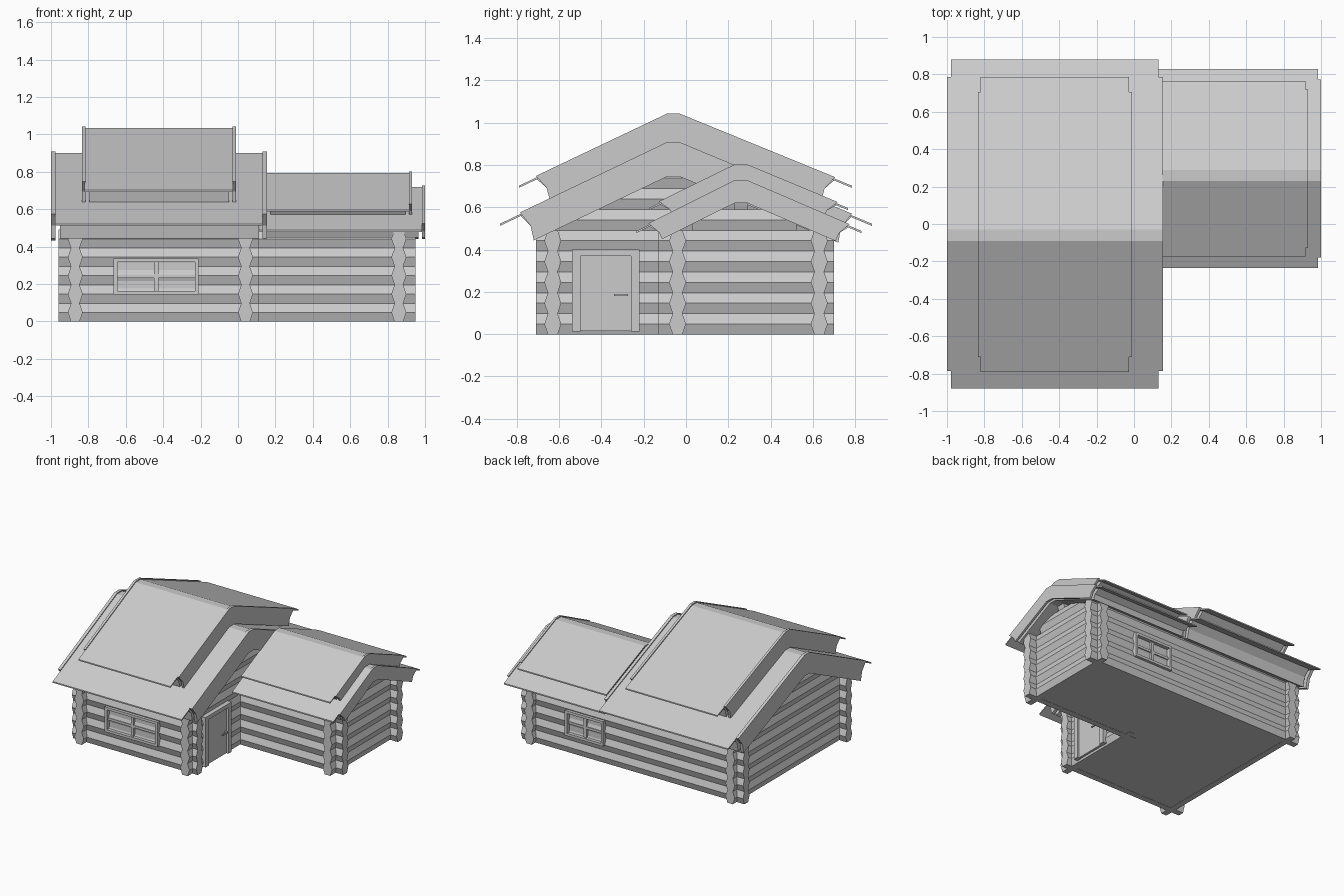
import bpy, bmesh

if "Cube" in bpy.data.objects:
    bpy.data.objects.remove(bpy.data.objects["Cube"], do_unlink=True)

grey = bpy.data.materials.new("light_grey")
grey.use_nodes = True
COLOR = (0.6, 0.6, 0.6, 1)
grey.diffuse_color = COLOR
grey.node_tree.nodes["Principled BSDF"].inputs["Base Color"].default_value = COLOR


def prism(bm, pts, axis, a, b):
    """Extrude a (horizontal, z) outline along x or y from a to b."""
    def place(p, t):
        return (t, p[0], p[1]) if axis == "x" else (p[0], t, p[1])
    lo = [bm.verts.new(place(p, a)) for p in pts]
    hi = [bm.verts.new(place(p, b)) for p in pts]
    bm.faces.new(lo)
    bm.faces.new(hi[::-1])
    for i in range(len(pts)):
        j = (i + 1) % len(pts)
        bm.faces.new((lo[i], hi[i], hi[j], lo[j]))


def box(bm, x, y, z):
    prism(bm, [(y[0], z[0]), (y[1], z[0]), (y[1], z[1]), (y[0], z[1])], "x", *x)


def finish(bm, name):
    bmesh.ops.recalc_face_normals(bm, faces=bm.faces)
    mesh = bpy.data.meshes.new(name)
    bm.to_mesh(mesh)
    bm.free()
    mesh.materials.append(grey)
    obj = bpy.data.objects.new(name, mesh)
    bpy.context.collection.objects.link(obj)
    return obj


# Log walls: stacked six-sided logs
PITCH, FIRST, ROWS = 0.0985, 0.058, 5


def log(bm, axis, pos, z, a, b):
    w, f, h = 0.04, 0.023, PITCH / 2
    prism(bm, [(pos - w, z), (pos - f, z - h), (pos + f, z - h),
               (pos + w, z), (pos + f, z + h), (pos - f, z + h)], axis, a, b)


def slope(roof, y):
    """Height of the roof line at y."""
    ridge, top, yl, yr, eave = roof
    end = yl if y < ridge else yr
    run = abs(end - ridge) - 0.03
    return top - max(0, abs(y - ridge) - 0.03) * (top - eave) / run


def wall(name, axis, pos, a, b, roof=None, extra=0):
    bm = bmesh.new()
    for i in range(ROWS):
        log(bm, axis, pos, FIRST - 0.01 + i * PITCH, a, b)
    # Gable logs shorten as they climb under the roof
    for i in range(ROWS, ROWS + extra):
        z = FIRST - 0.01 + i * PITCH
        ys = [a + k * (b - a) / 200 for k in range(201)]
        fit = [y for y in ys if slope(roof, y) - 0.03 > z + PITCH / 2]
        if fit:
            log(bm, axis, pos, z, fit[0], fit[-1])
    finish(bm, name)


# Roofs as (ridge y, ridge z, front eave y, back eave y, eave z)
MAIN_LOW = (-0.06, 0.9, -0.88, 0.88, 0.522)
MAIN_HIGH = (-0.06, 1.035, -0.79, 0.785, 0.702)
WING_LOW = (0.26, 0.72, -0.235, 0.83, 0.488)
WING_HIGH = (0.26, 0.795, -0.175, 0.765, 0.597)

wall("front_wall", "x", -0.63, -0.96, 0.11)
wall("back_wall", "x", 0.63, -0.96, 0.95)
wall("wing_front_wall", "x", -0.04, -0.03, 0.95)
wall("main_right_gable_wall", "y", -0.87, -0.71, 0.70, MAIN_LOW, 3)
wall("main_left_gable_wall", "y", 0.04, -0.71, 0.03)
wall("wing_gable_wall", "y", 0.86, -0.13, 0.70, WING_LOW, 2)

# Upper logs of the gable above the doorway side
bm = bmesh.new()
for i in range(ROWS, ROWS + 3):
    z = FIRST - 0.01 + i * PITCH
    reach = [k / 100 for k in range(-70, 71) if slope(MAIN_LOW, k / 100) - 0.03 > z + PITCH / 2]
    log(bm, "y", 0.04, z, reach[0], reach[-1])
finish(bm, "main_left_gable_top")

# Floor slab, L-shaped
bm = bmesh.new()
box(bm, (-0.87, 0.06), (-0.65, 0.65), (0, 0.014))
box(bm, (0.06, 0.88), (-0.06, 0.65), (0, 0.014))
finish(bm, "floor")


def band(roof, yl, yr, lift, depth, notch=True):
    """Outline of a gabled strip, with shaped ends on the boards."""
    ridge = roof[0]
    top = [(y, slope(roof, y) + lift) for y in (yl, ridge - 0.03, ridge + 0.03, yr)]
    if not notch:
        return top + [(y, z - depth) for y, z in reversed(top)]
    s = 0.065
    right = [(yr - 0.05, slope(roof, yr) - depth * 0.35),
             (yr - s, slope(roof, yr - s) - depth)]
    left = [(yl + s, slope(roof, yl + s) - depth),
            (yl + 0.05, slope(roof, yl) - depth * 0.35)]
    under = [(ridge + 0.03, roof[1] - depth), (ridge - 0.03, roof[1] - depth)]
    return top + right + under + left


def make_roof(name, roof, x0, x1, depth, inset, boards):
    yl, yr = roof[2], roof[3]
    bm = bmesh.new()
    prism(bm, band(roof, yl, yr, 0, 0.01, False), "x", x0, x1)
    finish(bm, name + "_sheet")
    bm = bmesh.new()
    prism(bm, band(roof, yl + inset, yr - inset, -0.004, depth), "x", x0 + 0.025, x1 - 0.02)
    finish(bm, name + "_core")
    bm = bmesh.new()
    for a, b in boards:
        prism(bm, band(roof, yl + inset, yr - inset, 0.008, depth), "x", a, b)
    finish(bm, name + "_gable_boards")


make_roof("main_lower_roof", MAIN_LOW, -0.978, 0.132, 0.155, 0.095,
          [(-1.0, -0.977), (0.132, 0.155)])
make_roof("main_upper_roof", MAIN_HIGH, -0.82, -0.028, 0.132, 0.08,
          [(-0.834, -0.816), (-0.03, -0.012)])
make_roof("wing_lower_roof", WING_LOW, 0.115, 0.985, 0.1, 0.057, [(0.984, 1.0)])
make_roof("wing_upper_roof", WING_HIGH, 0.15, 0.916, 0.085, 0.047, [(0.914, 0.93)])


# Windows: frame, pane and cross bars
def window(name, x0, x1, z0, z1, y_in, y_out):
    t = 0.02
    step = (y_out - y_in) / 4
    cx, cz = (x0 + x1) / 2, (z0 + z1) / 2
    bm = bmesh.new()
    for xs, zs in (((x0, x0 + t), (z0, z1)), ((x1 - t, x1), (z0, z1)),
                   ((x0 + t, x1 - t), (z0, z0 + t)), ((x0 + t, x1 - t), (z1 - t, z1))):
        box(bm, xs, (y_in, y_out), zs)
    finish(bm, name + "_frame")
    bm = bmesh.new()
    box(bm, (x0 + t, x1 - t), (y_in, y_in + 2 * step), (z0 + t, z1 - t))
    finish(bm, name + "_pane")
    bm = bmesh.new()
    box(bm, (cx - 0.012, cx + 0.012), (y_in, y_in + 3 * step), (z0 + t, z1 - t))
    box(bm, (x0 + t, x1 - t), (y_in, y_in + 2.9 * step), (cz - 0.009, cz + 0.009))
    finish(bm, name + "_bars")


window("front_window", -0.665, -0.21, 0.143, 0.337, -0.63, -0.69)
window("back_window", 0.23, 0.56, 0.143, 0.337, 0.63, 0.69)

# Door in the inner corner
bm = bmesh.new()
for ys, zs in (((-0.54, -0.5), (0.012, 0.4)), ((-0.26, -0.22), (0.012, 0.4)),
               ((-0.5, -0.26), (0.37, 0.4))):
    box(bm, (0.04, 0.1), ys, zs)
finish(bm, "door_frame")
bm = bmesh.new()
box(bm, (0.04, 0.085), (-0.5, -0.26), (0.014, 0.37))
finish(bm, "door")
bm = bmesh.new()
box(bm, (0.1, 0.108), (-0.34, -0.275), (0.181, 0.191))
box(bm, (0.08, 0.104), (-0.285, -0.275), (0.181, 0.191))
finish(bm, "door_handle")
